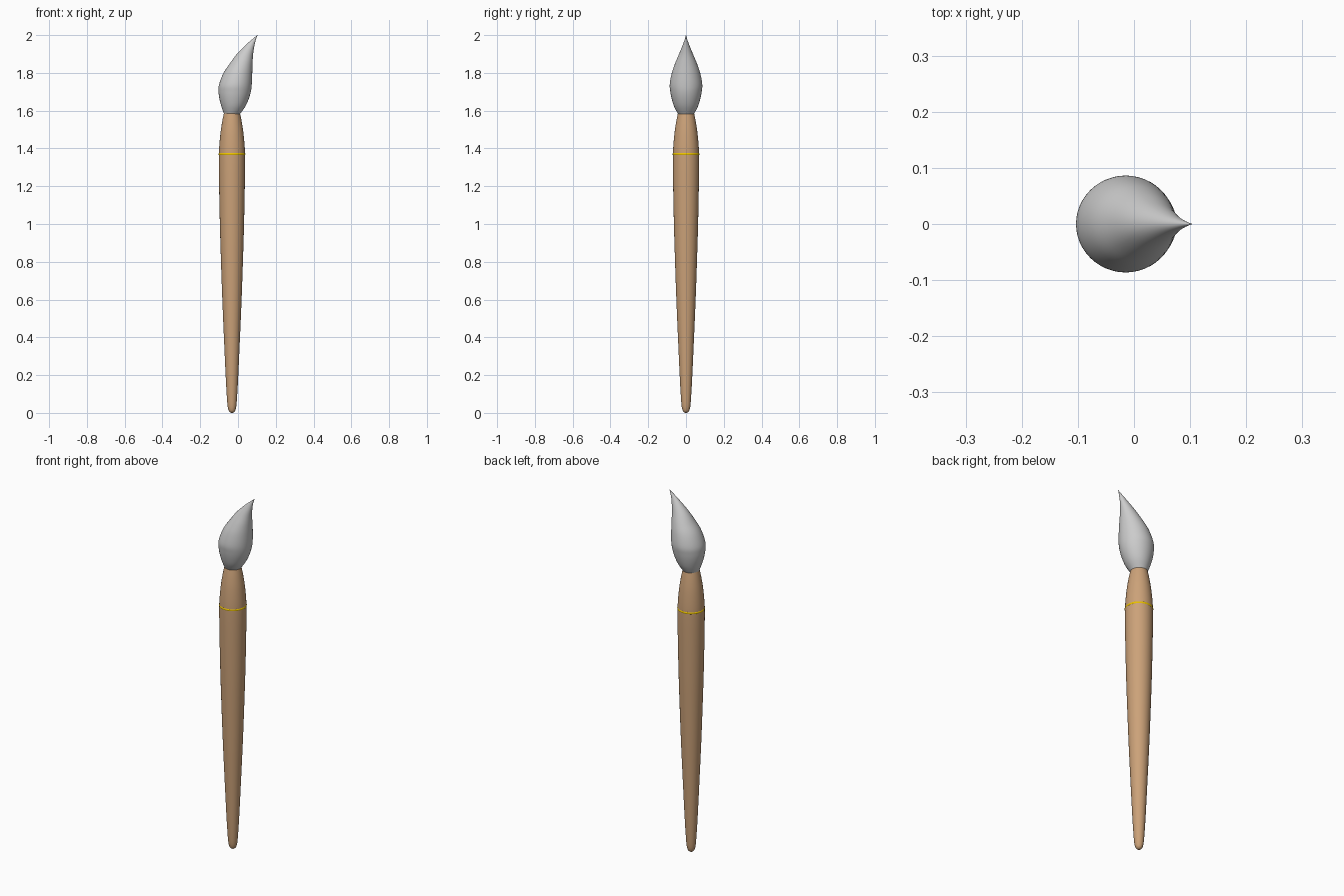
import bpy, bmesh, math

if "Cube" in bpy.data.objects:
    bpy.data.objects.remove(bpy.data.objects["Cube"])

SIDES = 48
AXIS_X = -0.032


def smooth_rows(rows, steps=5):
    """Catmull-Rom interpolation through rows of numbers."""
    out = []
    for i in range(len(rows) - 1):
        p0, p1 = rows[max(i - 1, 0)], rows[i]
        p2, p3 = rows[i + 1], rows[min(i + 2, len(rows) - 1)]
        for s in range(steps):
            t = s / steps
            out.append([0.5 * (2 * b + (c - a) * t + (2 * a - 5 * b + 4 * c - d) * t * t
                               + (3 * b - a - 3 * c + d) * t ** 3)
                        for a, b, c, d in zip(p0, p1, p2, p3)])
    out.append(list(rows[-1]))
    return out


def loft(name, rows):
    """Skin rings given as (z, centre x, radius x, radius y), capped at both ends."""
    bm = bmesh.new()
    rings = []
    for z, cx, rx, ry in rows:
        angles = [2 * math.pi * k / SIDES for k in range(SIDES)]
        rings.append([bm.verts.new((cx + max(rx, 0.0005) * math.cos(a),
                                    max(ry, 0.0005) * math.sin(a), z)) for a in angles])
    for lo, hi in zip(rings, rings[1:]):
        for k in range(SIDES):
            n = (k + 1) % SIDES
            bm.faces.new((lo[k], lo[n], hi[n], hi[k]))
    bm.faces.new(rings[0][::-1])
    bm.faces.new(rings[-1])
    mesh = bpy.data.meshes.new(name)
    bm.to_mesh(mesh)
    bm.free()
    obj = bpy.data.objects.new(name, mesh)
    bpy.context.collection.objects.link(obj)
    return obj


def finish(obj, color=None):
    bpy.ops.object.select_all(action='DESELECT')
    obj.select_set(True)
    bpy.context.view_layer.objects.active = obj
    bpy.ops.object.shade_smooth_by_angle(angle=math.radians(40))
    if color:
        mat = bpy.data.materials.new(obj.name + "_color")
        mat.diffuse_color = color
        mat.use_nodes = True
        mat.node_tree.nodes["Principled BSDF"].inputs["Base Color"].default_value = mat.diffuse_color
        obj.data.materials.append(mat)


# Tapered wooden handle with a rounded butt
profile = [(0.0, 0.003), (0.004, 0.011), (0.014, 0.018), (0.04, 0.0235), (0.1, 0.028),
           (0.2, 0.0335), (0.4, 0.0425), (0.6, 0.051), (0.8, 0.058), (1.0, 0.064),
           (1.2, 0.068), (1.33, 0.0695), (1.4, 0.068), (1.48, 0.061), (1.54, 0.052),
           (1.585, 0.043)]
handle = loft("handle", smooth_rows([(z, AXIS_X, r, r) for z, r in profile]))
finish(handle, (0.60, 0.36, 0.19, 1))

# Thin gold ring around the handle
bpy.ops.mesh.primitive_torus_add(location=(AXIS_X, 0, 1.37), major_radius=0.0625,
                                 minor_radius=0.0085, major_segments=SIDES, minor_segments=16)
ring = bpy.context.object
ring.name = "gold_ring"
finish(ring, (0.85, 0.55, 0.0, 1))

# Bristle tuft bending to one side at the tip
tuft = [(1.58, -0.032, 0.041, 0.041), (1.62, -0.025, 0.062, 0.062),
        (1.66, -0.021, 0.077, 0.075), (1.70, -0.0175, 0.0855, 0.083),
        (1.74, -0.0135, 0.0865, 0.086), (1.80, -0.0005, 0.076, 0.075),
        (1.85, 0.017, 0.060, 0.058), (1.90, 0.037, 0.043, 0.037),
        (1.95, 0.0655, 0.0225, 0.0165), (1.98, 0.087, 0.009, 0.006),
        (2.0, 0.103, 0.0005, 0.0005)]
finish(loft("bristles", smooth_rows(tuft)))
